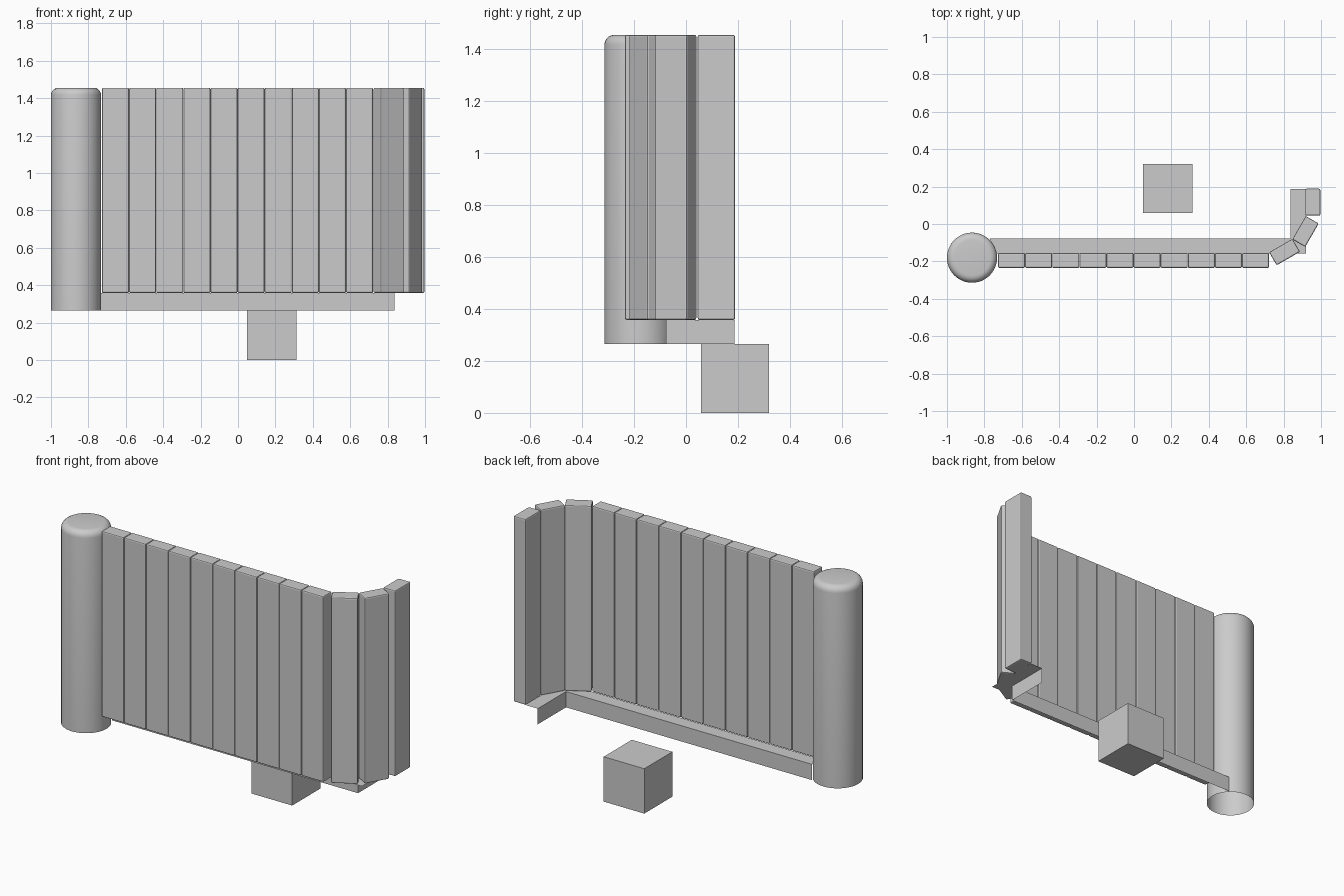
import bpy, bmesh
from math import radians, sin, cos, pi
from mathutils import Matrix

if "Cube" in bpy.data.objects:
    bpy.data.objects.remove(bpy.data.objects["Cube"])

Z_BASE, Z_RAIL, Z_TOP = 0.265, 0.358, 1.455


def make_object(name, bm):
    mesh = bpy.data.meshes.new(name)
    bm.to_mesh(mesh)
    bm.free()
    obj = bpy.data.objects.new(name, mesh)
    bpy.context.collection.objects.link(obj)
    return obj


def box(name, center, size, angle=0, bevel=0):
    bm = bmesh.new()
    bmesh.ops.create_cube(bm, size=1, matrix=Matrix.Diagonal((*size, 1)))
    obj = make_object(name, bm)
    obj.location = center
    obj.rotation_euler.z = radians(angle)
    if bevel:
        mod = obj.modifiers.new("soft_edges", 'BEVEL')
        mod.width = bevel
        mod.segments = 2
    return obj


# Planks: a straight run of ten, then three turning the corner
spots = [(-0.7275 + 0.145 * (i + 0.5), -0.195, 0) for i in range(10)]
spots += [(0.805, -0.15, 30), (0.917, -0.04, 60), (0.956, 0.117, 90)]
for i, (x, y, angle) in enumerate(spots):
    box(f"plank_{i + 1}", (x, y, (Z_RAIL + Z_TOP) / 2),
        (0.144, 0.08, Z_TOP - Z_RAIL), angle, 0.007)

# Base rail: flat outer flange and thin inner skirt, following the corner
bm = bmesh.new()
outer = [(-0.77, -0.157), (0.92, -0.157), (0.92, 0.187)]
inner = [(-0.77, -0.077), (0.838, -0.077), (0.838, 0.187)]
rows = [[bm.verts.new((x, y, z)) for x, y in path]
        for path, z in ((outer, Z_RAIL), (inner, Z_RAIL), (inner, Z_BASE))]
for a, b in zip(rows, rows[1:]):
    for i in range(2):
        bm.faces.new((a[i], a[i + 1], b[i + 1], b[i]))
make_object("base_rail", bm)

# End post: rounded top, open bottom
bm = bmesh.new()
R, ROUND, SIDES = 0.134, 0.038, 48
profile = [(R, Z_BASE)]
for k in range(6):
    t = k / 5 * pi / 2
    profile.append((R - ROUND + ROUND * cos(t), Z_TOP - ROUND + ROUND * sin(t)))
rings = [[bm.verts.new((r * cos(2 * pi * i / SIDES), r * sin(2 * pi * i / SIDES), z))
          for i in range(SIDES)] for r, z in profile]
for a, b in zip(rings, rings[1:]):
    for i in range(SIDES):
        j = (i + 1) % SIDES
        bm.faces.new((a[i], a[j], b[j], b[i]))
bm.faces.new(rings[-1])
post = make_object("end_post", bm)
post.location = (-0.866, -0.18, 0)
bpy.context.view_layer.objects.active = post
post.select_set(True)
bpy.ops.object.shade_smooth_by_angle(angle=radians(35))

# Loose block on the ground
box("ground_block", (0.181, 0.189, 0.1325), (0.265, 0.262, 0.265))
